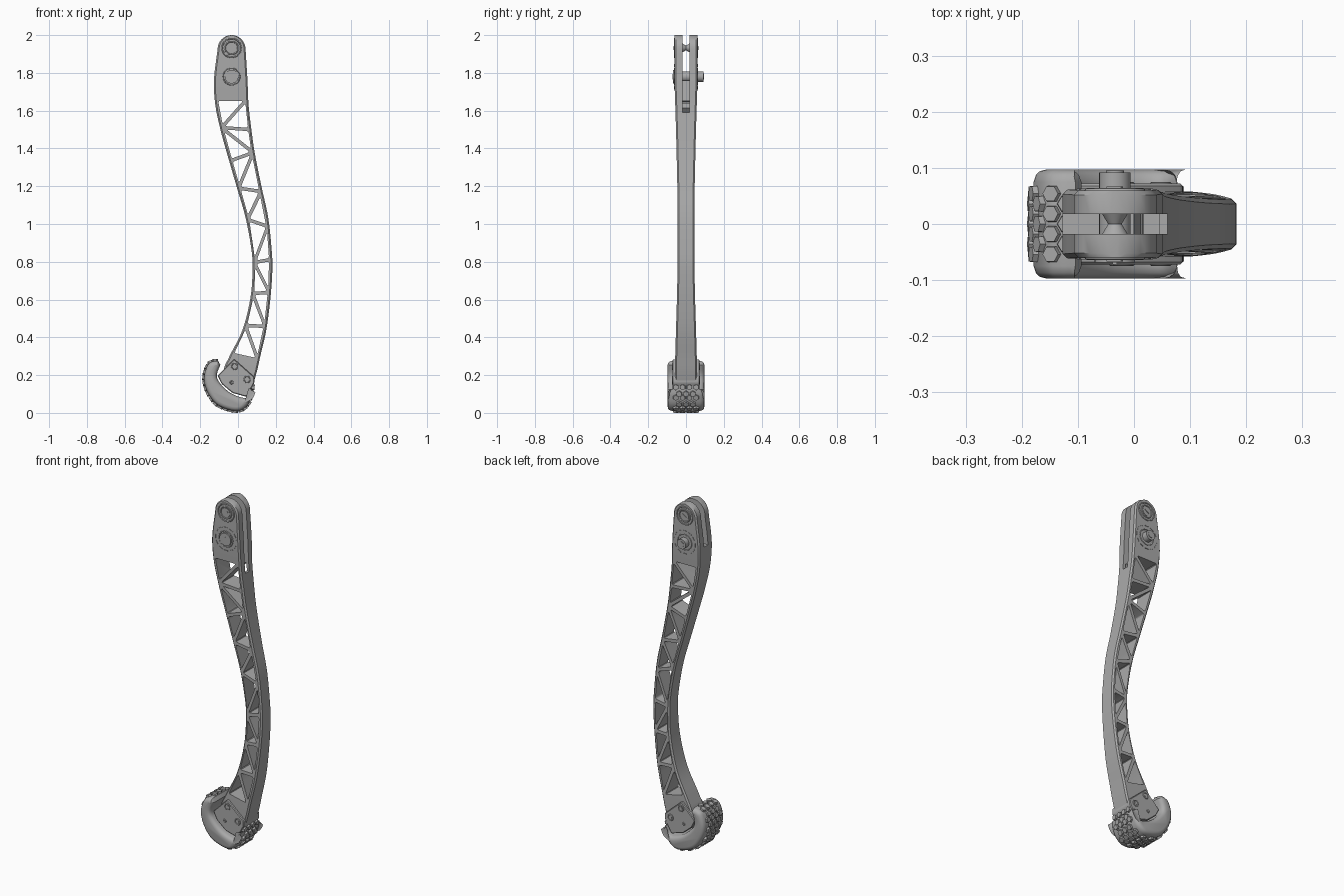
import bpy, bmesh, math
from mathutils import Matrix, Vector

if "Cube" in bpy.data.objects:
    bpy.data.objects.remove(bpy.data.objects["Cube"], do_unlink=True)

grey = bpy.data.materials.new("satin grey")
grey.use_nodes = True
grey.diffuse_color = (0.4, 0.4, 0.4, 1)
grey.node_tree.nodes["Principled BSDF"].inputs["Base Color"].default_value = grey.diffuse_color


def finish(bm, name):
    bmesh.ops.recalc_face_normals(bm, faces=bm.faces)
    mesh = bpy.data.meshes.new(name)
    bm.to_mesh(mesh)
    bm.free()
    mesh.materials.append(grey)
    obj = bpy.data.objects.new(name, mesh)
    bpy.context.collection.objects.link(obj)
    return obj


def smooth(obj):
    bpy.ops.object.select_all(action='DESELECT')
    obj.select_set(True)
    bpy.context.view_layer.objects.active = obj
    bpy.ops.object.shade_smooth_by_angle(angle=math.radians(32))


def loft(bm, rings):
    """Skin a list of equal closed rings and cap both ends."""
    rows = [[bm.verts.new(p) for p in ring] for ring in rings]
    n = len(rows[0])
    for a, b in zip(rows, rows[1:]):
        for i in range(n):
            j = (i + 1) % n
            bm.faces.new((a[i], a[j], b[j], b[i]))
    bm.faces.new(rows[0])
    bm.faces.new(rows[-1])


def inset(pts, d):
    """Move a closed xz outline inwards by d along its corner normals."""
    n = len(pts)
    area = sum(pts[i - 1][0] * pts[i][1] - pts[i][0] * pts[i - 1][1] for i in range(n))
    out = []
    for i in range(n):
        p, q, r = (Vector(pts[k % n]) for k in (i - 1, i, i + 1))
        t = ((q - p).normalized() + (r - q).normalized()).normalized()
        normal = Vector((-t.y, t.x)) * math.copysign(1, area)
        out.append(q + normal * d / max(0.3, t.dot((r - q).normalized())))
    return out


def slab(bm, pts, layers):
    """Extrude an xz outline along y through (y, inset) layers."""
    loft(bm, [[(p[0], y, p[1]) for p in inset(pts, d)] for y, d in layers])


def curve(pts, steps=5):
    """Catmull-Rom samples through open points."""
    v = [Vector(p) for p in pts]
    v = [2 * v[0] - v[1]] + v + [2 * v[-1] - v[-2]]
    out = []
    for a, b, c, d in zip(v, v[1:], v[2:], v[3:]):
        for s in range(steps):
            t = s / steps
            out.append(0.5 * (2 * b + (c - a) * t + (2 * a - 5 * b + 4 * c - d) * t ** 2
                              + (3 * b - a - 3 * c + d) * t ** 3))
    return out + [v[-2]]


def rounded(pts, r):
    """Round the corners of a closed outline."""
    out = []
    n = len(pts)
    for i in range(n):
        p, q, s = (Vector(pts[k % n]) for k in (i - 1, i, i + 1))
        a = q + (p - q).normalized() * r
        b = q + (s - q).normalized() * r
        out += [a.lerp(q, t).lerp(q.lerp(b, t), t) for t in (0, 0.33, 0.67, 1)]
    return out


def disc(name, x, z, y0, y1, r, r2=None):
    bm = bmesh.new()
    m = Matrix.Translation((x, (y0 + y1) / 2, z)) @ Matrix.Rotation(-math.pi / 2, 4, 'X')
    bmesh.ops.create_cone(bm, cap_ends=True, segments=32, radius1=r, radius2=r2 or r,
                          depth=y1 - y0, matrix=m)
    smooth(finish(bm, name))


def ring(name, x, z, y, r, thick):
    bpy.ops.mesh.primitive_torus_add(location=(x, y, z), rotation=(math.pi / 2, 0, 0),
                                     major_radius=r, minor_radius=thick,
                                     major_segments=32, minor_segments=8)
    obj = bpy.context.object
    obj.name = name
    obj.data.materials.append(grey)
    smooth(obj)


def cut(obj, cutter):
    bpy.context.view_layer.objects.active = obj
    mod = obj.modifiers.new("cut", 'BOOLEAN')
    mod.operation, mod.solver, mod.object = 'DIFFERENCE', 'EXACT', cutter
    bpy.ops.object.modifier_apply(modifier=mod.name)
    bpy.data.objects.remove(cutter, do_unlink=True)


# Curved limb: z, low x edge, high x edge, half thickness
sections = [(.12, -.04, .072, .058), (.22, -.075, .1, .058), (.3, -.045, .118, .057),
            (.44, .024, .15, .053), (.61, .066, .172, .048), (.76, .077, .182, .045),
            (.865, .071, .178, .044), (1.034, .04, .16, .044), (1.2, -.008, .124, .046),
            (1.38, -.06, .088, .05), (1.5, -.093, .071, .053), (1.63, -.12, .056, .057),
            (1.765, -.127, .05, .061), (1.926, -.108, .04, .06)]
rows = []
flow = [Vector(s) for s in sections]
rows = curve(flow, 5)
top_x, pin_z, axle_z = -0.034, 1.932, 1.78
for step in range(1, 9):
    a = math.radians(step * 10.5)
    w = 0.074 * math.cos(a)
    rows.append(Vector((1.926 + 0.074 * math.sin(a), top_x - w, top_x + w, 0.06)))


def section_ring(row):
    z, x0, x1, h = row
    c = min(0.008, (x1 - x0) * 0.3)
    quarter = [(x0, h - c), (x0 + c, h), (x1 - c, h), (x1, h - c)]
    return [(x, y, z) for x, y in quarter] + [(x, -y, z) for x, y in reversed(quarter)]


bm = bmesh.new()
loft(bm, [section_ring(r) for r in rows])
limb = finish(bm, "limb")


def edge_node(side, z):
    """Point just inside one edge of the limb at height z."""
    for a, b in zip(rows, rows[1:]):
        if a[0] <= z <= b[0]:
            r = a.lerp(b, (z - a[0]) / (b[0] - a[0]))
            return (r[1] + 0.008, z) if side == "L" else (r[2] - 0.008, z)


# Truss windows: each new node closes a triangle with the last node of each side
nodes = [("L", 1.66), ("R", 1.66), ("L", 1.51), ("R", 1.5), ("R", 1.378), ("L", 1.335),
         ("L", 1.19), ("R", 1.172), ("L", 1.024), ("R", .987), ("L", .796), ("R", .812),
         ("R", .638), ("L", .632), ("R", .458), ("L", .463), ("R", .28), ("L", .31)]
bm = bmesh.new()
last = {side: edge_node(side, z) for side, z in nodes[:2]}
for side, z in nodes[2:]:
    new = edge_node(side, z)
    window = inset([last["L"], last["R"], new], 0.009)
    slab(bm, rounded(window, 0.011), [(-0.2, 0), (0.2, 0)])
    last[side] = new
cut(limb, finish(bm, "window_cutter"))

# Fork gap at the top, running deeper on the +x side
bm = bmesh.new()
slab(bm, [(-.2, 1.76), (0, 1.76), (.02, 1.59), (.2, 1.59), (.2, 2.1), (-.2, 2.1)],
     [(-0.018, 0), (0.018, 0)])
cut(limb, finish(bm, "fork_cutter"))
smooth(limb)

# Fork hardware
disc("spool_front", top_x, pin_z, -0.03, 0, 0.03, 0.012)
disc("spool_back", top_x, pin_z, 0, 0.03, 0.012, 0.03)
disc("axle", top_x, axle_z, -0.05, 0.092, 0.028)
disc("axle_tip", top_x, axle_z, 0.09, 0.095, 0.016)
disc("axle_head", top_x, axle_z, -0.069, -0.05, 0.036)
for s, word in ((-1, "front"), (1, "back")):
    y = s * 0.06
    ring("pin_ring_" + word, top_x, pin_z, y, 0.05, 0.004)
    ring("pin_inner_ring_" + word, top_x, pin_z, y, 0.034, 0.004)
    disc("pin_head_" + word, top_x, pin_z, y - 0.003, y + 0.003, 0.026)
    ring("axle_ring_" + word, top_x, axle_z, s * 0.061, 0.044, 0.003)
    bm = bmesh.new()
    for k in range(12):
        spin = Matrix.Translation((top_x, s * 0.061, axle_z)) @ Matrix.Rotation(k * math.pi / 6, 4, 'Y')
        bmesh.ops.create_cube(bm, size=1, matrix=spin @ Matrix.Translation((0.066, 0, 0))
                              @ Matrix.Diagonal((0.004, 0.005, 0.022, 1)))
    finish(bm, "dial_marks_" + word)
bm = bmesh.new()
for z, y, tilt in ((pin_z, -0.064, 1), (axle_z, -0.07, 0), (pin_z, 0.064, 1)):
    bmesh.ops.create_cube(bm, size=1, matrix=Matrix.Translation((top_x, y, z))
                          @ Matrix.Rotation(tilt, 4, 'Y') @ Matrix.Diagonal((0.008, 0.005, 0.03, 1)))
finish(bm, "pin_keys")

# Foot bracket with bolts
bm = bmesh.new()
bracket = [(-.108, .198), (-.02, .285), (.087, .19), (.087, .16), (.045, .085),
           (-.03, .106), (-.087, .154)]
slab(bm, rounded(bracket, 0.008), [(-.072, .004), (-.068, 0), (.068, 0), (.072, .004)])
smooth(finish(bm, "foot_bracket"))
for s, word in ((-1, "front"), (1, "back")):
    for k, (x, z, r) in enumerate(((-.018, .246, .016), (.048, .177, .016), (-.034, .161, .007))):
        ring(f"bolt_rim_{word}_{k}", x, z, s * 0.072, r, 0.003)
        disc(f"bolt_{word}_{k}", x, z, s * 0.072 - 0.002, s * 0.072 + 0.002, r * 0.55)

# Crescent foot pad with rounded sides
tread = curve([(-.1, .284), (-.135, .28), (-.167, .257), (-.187, .188), (-.172, .114), (-.124, .044),
               (-.055, .01), (.008, .004), (.055, .035), (.08, .09), (.086, .135)])
inner = curve([(.07, .13), (.042, .088), (-.03, .109), (-.085, .157), (-.104, .198), (-.085, .255)])
bm = bmesh.new()
half = [(.097, .03), (.094, .019), (.087, .012), (.075, .008)]
slab(bm, tread + inner, [(-y, d) for y, d in half] + half[::-1])
smooth(finish(bm, "foot_pad"))

# Staggered hexagonal studs along the tread
bm = bmesh.new()
travel, row = 0.0, 0
for a, b in zip(tread, tread[1:]):
    travel += (b - a).length
    if travel < 0.031 * (row + 0.6):
        continue
    d = (b - a).normalized()
    turn = Vector((d.y, 0, -d.x))
    if turn.dot(Vector((b.x + 0.04, 0, b.y - 0.18))) < 0:
        turn.negate()
    offsets = (-.054, -.018, .018, .054) if row % 2 else (-.036, 0, .036)
    for y in offsets:
        spot = Vector((b.x, y, b.y)) - turn * 0.006
        m = Matrix.Translation(spot) @ turn.to_track_quat('Z', 'Y').to_matrix().to_4x4()
        bmesh.ops.create_cone(bm, cap_ends=True, segments=6, radius1=0.017, radius2=0.015,
                              depth=0.016, matrix=m)
    row += 1
finish(bm, "tread_studs")
